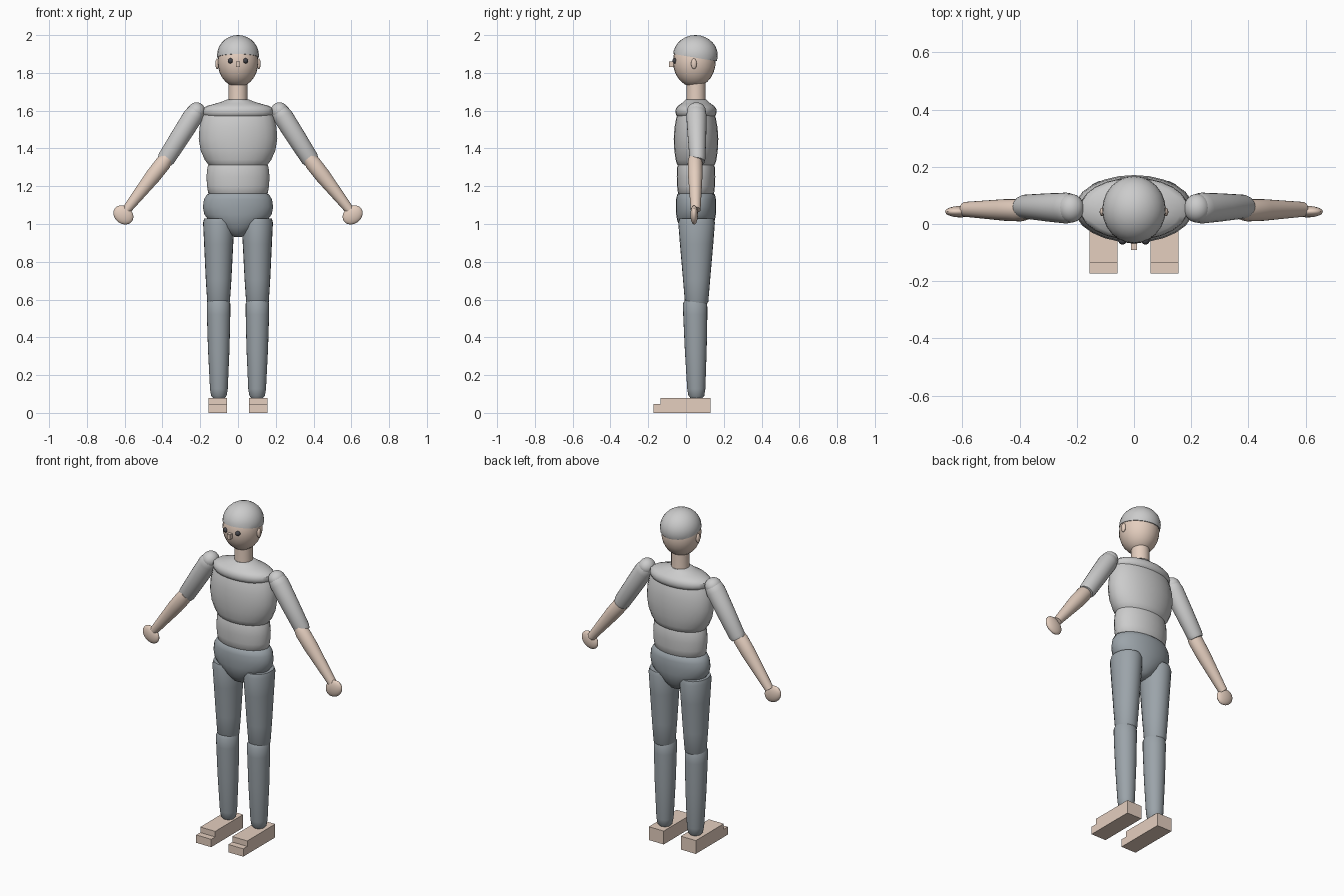
import bpy, bmesh, math
from mathutils import Matrix, Vector

if "Cube" in bpy.data.objects:
    bpy.data.objects.remove(bpy.data.objects["Cube"])

CY = 0.053  # depth of the body axis


def material(name, rgb):
    m = bpy.data.materials.new(name)
    m.diffuse_color = (*rgb, 1)
    m.use_nodes = True
    m.node_tree.nodes["Principled BSDF"].inputs["Base Color"].default_value = m.diffuse_color
    return m


skin = material("skin", (0.78, 0.62, 0.52))
cloth = material("trousers", (0.33, 0.37, 0.40))
dark = material("dark", (0.06, 0.06, 0.07))


def finish(name, bm, mat=None, smooth=True):
    bmesh.ops.recalc_face_normals(bm, faces=bm.faces)
    me = bpy.data.meshes.new(name)
    bm.to_mesh(me)
    bm.free()
    ob = bpy.data.objects.new(name, me)
    bpy.context.collection.objects.link(ob)
    if mat:
        me.materials.append(mat)
    if smooth:
        bpy.ops.object.select_all(action='DESELECT')
        ob.select_set(True)
        bpy.context.view_layer.objects.active = ob
        bpy.ops.object.shade_smooth_by_angle(angle=math.radians(40))
    return ob


def loft(name, sections, mat=None, matrix=Matrix.Translation((0, CY, 0)), seg=24):
    """Stack of elliptical rings (z, rx, ry), capped at both ends."""
    bm = bmesh.new()
    rings = []
    for z, rx, ry in sections:
        rings.append([bm.verts.new(matrix @ Vector((rx * math.cos(a), ry * math.sin(a), z)))
                      for a in (2 * math.pi * i / seg for i in range(seg))])
    for a, b in zip(rings, rings[1:]):
        for i in range(seg):
            j = (i + 1) % seg
            bm.faces.new((a[i], a[j], b[j], b[i]))
    bm.faces.new(rings[0])
    bm.faces.new(rings[-1])
    return finish(name, bm, mat)


def ball(name, loc, radii, mat=None, tilt=0, cut=None):
    bm = bmesh.new()
    m = Matrix.Translation(loc) @ Matrix.Rotation(tilt, 4, 'Y') @ Matrix.Diagonal((*radii, 1))
    bmesh.ops.create_uvsphere(bm, u_segments=24, v_segments=14, radius=1, matrix=m)
    if cut:
        geom = bm.verts[:] + bm.edges[:] + bm.faces[:]
        r = bmesh.ops.bisect_plane(bm, geom=geom, plane_co=cut[0], plane_no=cut[1], clear_inner=True)
        bmesh.ops.holes_fill(bm, edges=[e for e in bm.edges if e.is_boundary])
    return finish(name, bm, mat)


def box(name, lo, hi, mat):
    bm = bmesh.new()
    lo, hi = Vector(lo), Vector(hi)
    m = Matrix.Translation((lo + hi) / 2) @ Matrix.Diagonal((*(hi - lo), 1))
    bmesh.ops.create_cube(bm, size=1, matrix=m)
    return finish(name, bm, mat, smooth=False)


def limb(name, p, q, profile, mat):
    """Loft running from p to q; profile is (distance fraction, rx, ry)."""
    p, q = Vector(p), Vector(q)
    d = q - p
    rot = Matrix.Rotation(math.atan2(d.x, d.z), 4, 'Y')
    shear = Matrix.Identity(4)
    shear[1][2] = d.y / d.length
    return loft(name, [(t * d.length, a, b) for t, a, b in profile], mat,
                Matrix.Translation(p) @ shear @ rot)


# Torso
loft("pelvis", [(0.93, .015, .03), (0.945, .055, .06), (0.98, .105, .085), (1.02, .155, .1),
                (1.05, .178, .105), (1.09, .186, .107), (1.13, .18, .106), (1.155, .165, .1),
                (1.166, .145, .088)], cloth)
loft("belly", [(1.15, .14, .085), (1.165, .158, .096), (1.20, .164, .1), (1.25, .167, .102),
               (1.30, .162, .1), (1.33, .15, .09)])
loft("chest", [(1.30, .14, .085), (1.315, .158, .1), (1.34, .176, .108), (1.39, .198, .115),
               (1.45, .208, .118), (1.51, .204, .114), (1.56, .192, .105), (1.60, .175, .09)])
loft("yoke", [(1.565, .165, .09), (1.573, .18, .103), (1.59, .19, .109), (1.61, .186, .107),
              (1.625, .165, .096), (1.637, .12, .078), (1.648, .085, .066), (1.66, .055, .054)])

# Head
loft("neck", [(1.62, .053, .053), (1.66, .05, .05), (1.78, .05, .05)], skin)
ball("head", (0, 0.044, 1.86), (.108, .113, .135), skin)
ball("hair", (0, 0.05, 1.893), (.111, .118, .107),
     cut=((0, -0.065, 1.90), (0, 0.17, 1)))
box("nose", (-.01, -.09, 1.83), (.01, -.055, 1.86), skin)

# Paired parts
for s, side in ((-1, "left"), (1, "right")):
    ball(side + "_eye", (s * .04, -.058, 1.864), (.014, .014, .014), dark)
    ball(side + "_ear", (s * .11, .042, 1.848), (.01, .015, .028), skin)

    # Arms
    shoulder, elbow, wrist = (s * .22, .055, 1.598), (s * .39, .048, 1.33), (s * .59, .044, 1.075)
    ball(side + "_shoulder", shoulder, (.046, .05, .046))
    limb(side + "_upper_arm", shoulder, elbow,
         [(-.08, .03, .033), (-.03, .044, .048), (.1, .053, .054), (.5, .051, .049),
          (.94, .047, .042), (1, .04, .037)], None)
    limb(side + "_forearm", elbow, wrist,
         [(-.08, .033, .033), (.03, .042, .039), (.3, .041, .038), (1, .024, .026)], skin)
    ball(side + "_hand", (s * .607, .043, 1.048), (.057, .02, .046), skin, tilt=s * math.radians(-38))

    # Legs
    limb(side + "_thigh", (s * .103, .056, .57), (s * .102, .056, 1.03),
         [(0, .052, .052), (.04, .06, .062), (.3, .068, .072), (.7, .077, .088),
          (.95, .083, .097), (1, .077, .09)], cloth)
    limb(side + "_shin", (s * .101, .055, .075), (s * .103, .048, .60),
         [(0, .028, .028), (.03, .041, .042), (.1, .047, .048), (.5, .057, .058),
          (.85, .062, .064), (.96, .062, .064), (1, .052, .052)], cloth)

    # Feet
    xs = sorted((s * .057, s * .156))
    box(side + "_foot", (xs[0], -.135, 0), (xs[1], .13, .08), skin)
    box(side + "_toe", (xs[0], -.173, 0), (xs[1], -.133, .047), skin)
